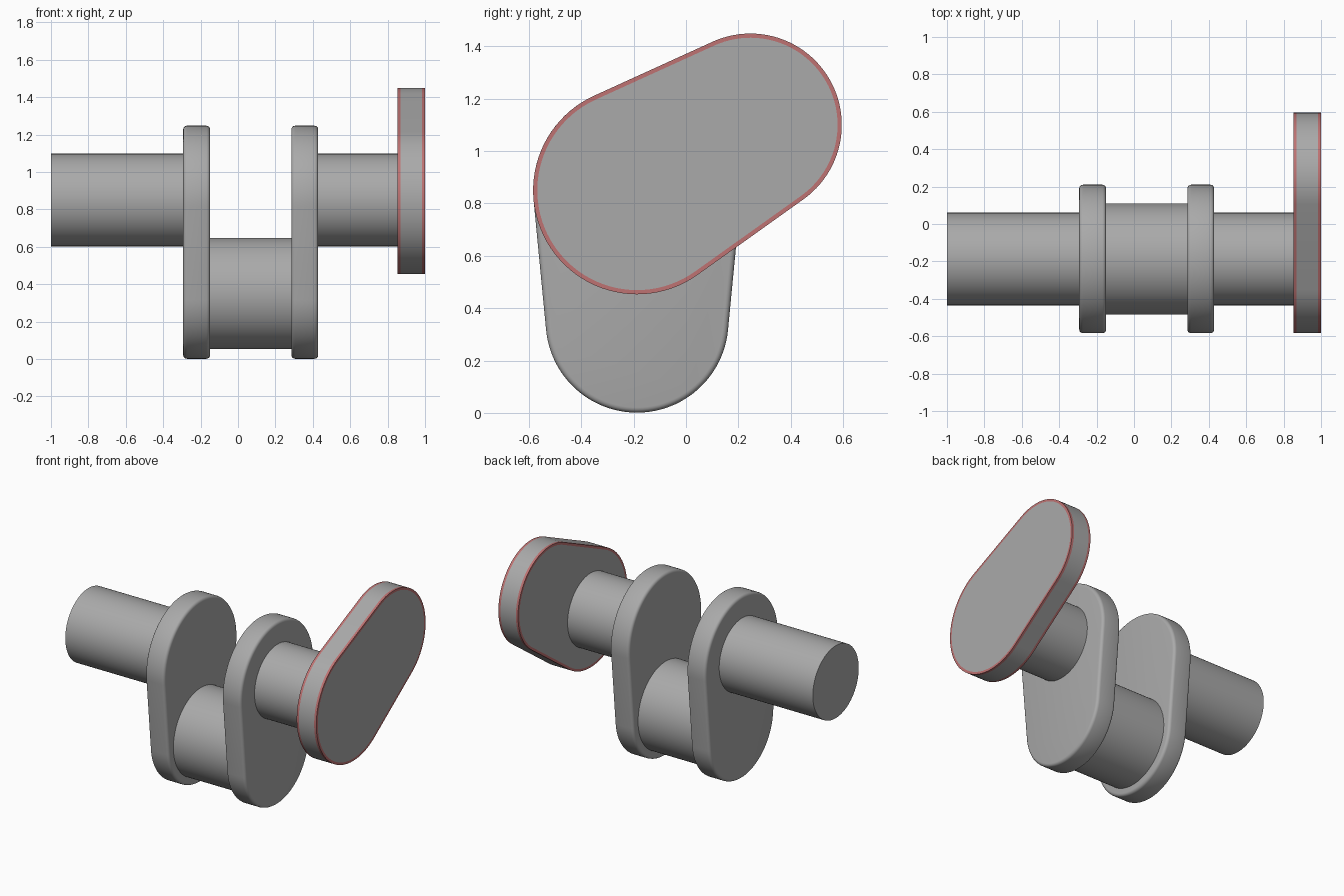
import bpy, bmesh, math
from mathutils import Matrix

if "Cube" in bpy.data.objects:
    bpy.data.objects.remove(bpy.data.objects["Cube"])

AXIS = (-0.187, 0.85)      # main shaft centre (y, z)
THROW = 0.50               # distance from shaft to pin
R_BIG, R_SMALL = 0.397, 0.349


def material(name, rgb):
    m = bpy.data.materials.new(name)
    m.diffuse_color = (*rgb, 1)
    m.use_nodes = True
    m.node_tree.nodes["Principled BSDF"].inputs["Base Color"].default_value = m.diffuse_color
    return m


STEEL = material("steel grey", (0.40, 0.40, 0.40))
RED = material("dull red", (0.52, 0.17, 0.17))


def finish(name, bm, mats):
    bmesh.ops.recalc_face_normals(bm, faces=bm.faces[:])
    me = bpy.data.meshes.new(name)
    bm.to_mesh(me)
    bm.free()
    for m in mats:
        me.materials.append(m)
    me.set_sharp_from_angle(angle=math.radians(32))
    ob = bpy.data.objects.new(name, me)
    bpy.context.collection.objects.link(ob)
    return ob


def cylinder(name, x0, x1, y, z, r):
    bm = bmesh.new()
    mat = Matrix.Translation(((x0 + x1) / 2, y, z)) @ Matrix.Rotation(math.pi / 2, 4, 'Y')
    bmesh.ops.create_cone(bm, cap_ends=True, segments=96, radius1=r, radius2=r,
                          depth=x1 - x0, matrix=mat)
    for f in bm.faces:
        f.smooth = len(f.verts) == 4
    return finish(name, bm, [STEEL])


def outline(angle, inset, n=48):
    """Hull of a large and a small circle, the small one lying towards angle."""
    beta = math.acos((R_BIG - R_SMALL) / THROW)
    py = AXIS[0] + THROW * math.cos(angle)
    pz = AXIS[1] + THROW * math.sin(angle)
    pts = []
    for cy, cz, r, a0, a1 in ((py, pz, R_SMALL, -beta, beta),
                              (*AXIS, R_BIG, beta, 2 * math.pi - beta)):
        for i in range(n + 1):
            a = angle + a0 + (a1 - a0) * i / n
            pts.append((cy + (r - inset) * math.cos(a), cz + (r - inset) * math.sin(a)))
    return pts


def web(name, angle, rings, red_bands=()):
    """Skin a stack of (x, inset) outlines and cap both ends."""
    bm = bmesh.new()
    loops = [[bm.verts.new((x, y, z)) for y, z in outline(angle, inset)] for x, inset in rings]
    for k, (a, b) in enumerate(zip(loops, loops[1:])):
        for i in range(len(a)):
            j = (i + 1) % len(a)
            f = bm.faces.new((a[i], a[j], b[j], b[i]))
            f.smooth = True
            f.material_index = 1 if k in red_bands else 0
    bm.faces.new(loops[0][::-1])
    bm.faces.new(loops[-1])
    return finish(name, bm, [STEEL, RED] if red_bands else [STEEL])


def rounded(x0, x1, r=0.02, n=4):
    q = [(r - r * math.cos(t), r - r * math.sin(t))
         for t in (i * math.pi / 2 / n for i in range(n + 1))]
    return [(x0 + d, s) for d, s in q] + [(x1 - d, s) for d, s in reversed(q)]


# main shaft journals
cylinder("shaft_left", -1.0, -0.26, *AXIS, 0.2475)
cylinder("shaft_right", 0.40, 0.88, *AXIS, 0.2475)

# crank pin between the webs
cylinder("crank_pin", -0.18, 0.32, AXIS[0], AXIS[1] - THROW, 0.297)

# two hanging webs with rounded rims
web("web_left", -math.pi / 2, rounded(-0.293, -0.149))
web("web_right", -math.pi / 2, rounded(0.285, 0.429))

# end web, turned up, with square red-edged rims
x0, x1, e = 0.852, 1.0, 0.016
web("end_web", math.radians(30),
    [(x0, e), (x0, 0), (x0 + e, 0), (x1 - e, 0), (x1, 0), (x1, e)], (0, 1, 3, 4))
